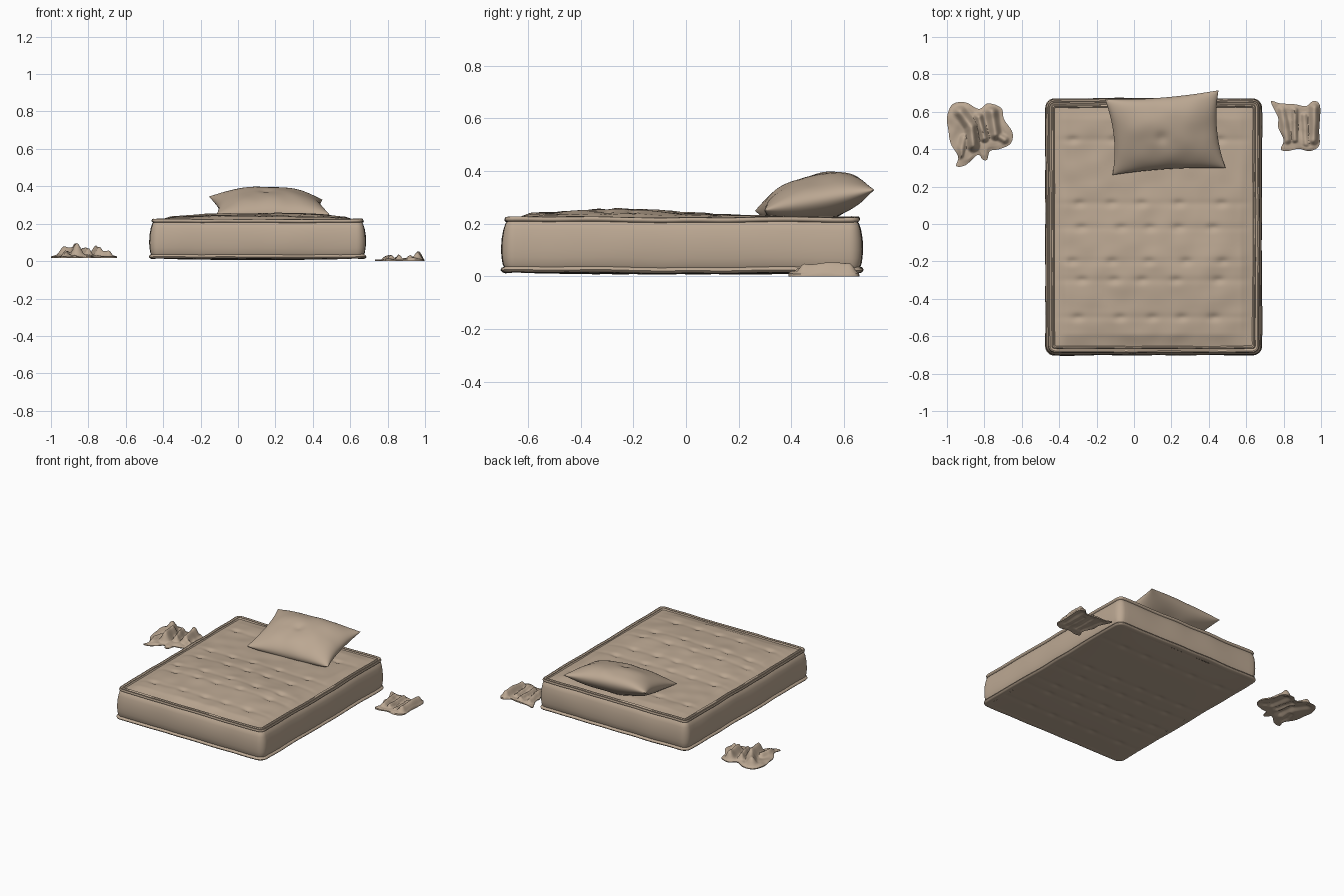
import bpy, bmesh, math
from mathutils import Vector, noise

if "Cube" in bpy.data.objects:
    bpy.data.objects.remove(bpy.data.objects["Cube"])

fabric = bpy.data.materials.new("tan_fabric")
fabric.diffuse_color = (0.50, 0.39, 0.29, 1)
fabric.use_nodes = True
fabric.node_tree.nodes["Principled BSDF"].inputs["Base Color"].default_value = fabric.diffuse_color


def make(name, verts, faces, angle=40):
    me = bpy.data.meshes.new(name)
    me.from_pydata(verts, [], faces)
    bm = bmesh.new()
    bm.from_mesh(me)
    bmesh.ops.remove_doubles(bm, verts=bm.verts, dist=0.0002)
    bmesh.ops.recalc_face_normals(bm, faces=bm.faces)
    bm.to_mesh(me)
    bm.free()
    me.materials.append(fabric)
    ob = bpy.data.objects.new(name, me)
    bpy.context.collection.objects.link(ob)
    bpy.ops.object.select_all(action='DESELECT')
    ob.select_set(True)
    bpy.context.view_layer.objects.active = ob
    bpy.ops.object.shade_smooth_by_angle(angle=math.radians(angle))
    return ob


def grid_faces(nu, nv, start=0, wrap=False, flip=False):
    out = []
    for i in range(nu - 1):
        for j in range(nv if wrap else nv - 1):
            k = (j + 1) % nv
            f = [start + i * nv + j, start + (i + 1) * nv + j,
                 start + (i + 1) * nv + k, start + i * nv + k]
            out.append(f[::-1] if flip else f)
    return out


def wob(x, y, z, f, amp):
    return amp * noise.noise(Vector((x * f, y * f, z * f + 3.7)))


# ---- mattress ----
CX, CY, HX, HY = 0.105, -0.015, 0.574, 0.682


def rounded_rect(hx, hy, r, n_side=36, n_arc=6):
    pts = []
    for q, (sx, sy) in enumerate([(1, 1), (-1, 1), (-1, -1), (1, -1)]):
        c = Vector((sx * (hx - r), sy * (hy - r)))
        for i in range(n_arc + 1):
            a = math.pi / 2 * (q + i / n_arc)
            pts.append(c + Vector((math.cos(a), math.sin(a))) * r)
        nx, ny = [(-1, 1), (-1, -1), (1, -1), (1, 1)][q]
        a2 = math.pi / 2 * (q + 1)
        d = Vector((nx * (hx - r), ny * (hy - r))) + Vector((math.cos(a2), math.sin(a2))) * r
        s = pts[-1].copy()
        pts += [s.lerp(d, i / n_side) for i in range(1, n_side)]
    return pts


# wall section with piping beads: (offset outwards, height)
wall = [(-0.035, 0.015), (-0.010, 0.013), (0.001, 0.016), (0.006, 0.023), (0.002, 0.031),
        (-0.007, 0.035), (-0.002, 0.046), (0.002, 0.07), (0.004, 0.10), (0.002, 0.14),
        (-0.004, 0.175), (-0.012, 0.20), (-0.018, 0.206), (-0.010, 0.210), (-0.008, 0.216),
        (-0.012, 0.224), (-0.018, 0.225), (-0.023, 0.219), (-0.029, 0.218),
        (-0.033, 0.225), (-0.039, 0.226), (-0.045, 0.218)]
verts = []
for off, z in wall:
    ring = rounded_rect(HX + off, HY + off, max(0.045 + off, 0.008))
    n = len(ring)
    for p in ring:
        d = 1 + wob(p.x, p.y, z, 5, 0.006)
        verts.append((CX + p.x * d, CY + p.y * d, z + wob(p.x, p.y, 0, 6, 0.004)))
make("mattress_wall", verts, grid_faces(len(wall), n, wrap=True), 50)

TUFT_X = (-0.30, -0.10, 0.07, 0.25, 0.45)
TUFT_Y = (-0.50, -0.30, -0.20, -0.02, 0.11, 0.45)


def tufts(x, y):
    h = 0
    for i, ty in enumerate(TUFT_Y):
        dy = y - ty
        h -= 0.0025 * math.exp(-(dy / 0.018) ** 2)
        for j, tx in enumerate(TUFT_X):
            dx = x - tx - 0.03 * math.sin(i * 2.3 + j)
            h -= 0.009 * math.exp(-(dx / 0.03) ** 2 - (dy / 0.018) ** 2)
    return h


def top_z(x, y):
    u, v = abs(x - CX) / 0.535, abs(y - CY) / 0.64
    edge = min(1, (1 - u) * 8) * min(1, (1 - v) * 10)
    crest = 0.028 * math.exp(-((y + 0.25) / 0.33) ** 2) * (1 - u ** 3)
    z = 0.228 + crest + tufts(x, y) + wob(x, y, 0, 9, 0.006)
    return 0.218 + (z - 0.218) * max(0, edge)


def bottom_z(x, y):
    u, v = abs(x - CX) / 0.545, abs(y - CY) / 0.65
    return 0.015 - 0.008 * (1 - u ** 4) * (1 - v ** 4) - 0.5 * tufts(x, y)


def panel(name, hx, hy, zf, nu=110, nv=130, flip=False):
    vs = []
    for i in range(nu):
        for j in range(nv):
            x = CX + hx * (2 * i / (nu - 1) - 1)
            y = CY + hy * (2 * j / (nv - 1) - 1)
            vs.append((x, y, zf(x, y)))
    ob = make(name, vs, grid_faces(nu, nv), 60)
    bm = bmesh.new()
    bm.from_mesh(ob.data)
    if (sum(f.normal.z for f in bm.faces) < 0) != flip:
        bmesh.ops.reverse_faces(bm, faces=bm.faces)
    bm.to_mesh(ob.data)
    bm.free()


panel("mattress_top", 0.533, 0.640, top_z)
panel("mattress_bottom", 0.541, 0.649, bottom_z, flip=True)

# ---- pillow: two puffed sheets between four pulled-out corners ----
FL, FR = Vector((-0.115, 0.262, 0.248)), Vector((0.49, 0.298, 0.25))
BL, BR = Vector((-0.155, 0.665, 0.345)), Vector((0.452, 0.715, 0.328))
N = 56
verts, faces = [], []
for side in (1, -1):
    start = len(verts)
    for i in range(N):
        for j in range(N):
            u = -math.cos(math.pi * i / (N - 1))
            v = -math.cos(math.pi * j / (N - 1))
            pu = u * (1 - 0.09 * (1 - v * v))
            pv = v * (1 - 0.07 * (1 - u * u))
            a, b = (pu + 1) / 2, (pv + 1) / 2
            p = FL.lerp(FR, a).lerp(BL.lerp(BR, a), b)
            puff = ((1 - u * u) * (1 - v * v)) ** 0.5
            t = 0.098 * puff + puff * wob(p.x, p.y, side, 9, 0.010)
            t -= 0.010 * math.exp(-((p.x - 0.15) / 0.03) ** 2 - ((p.y - 0.46) / 0.03) ** 2)
            z = p.z + side * max(t, 0)
            verts.append((p.x, p.y, max(z, 0.222)))
    faces += grid_faces(N, N, start, flip=side < 0)
make("pillow", verts, faces, 50)


# ---- crumpled cloths ----
def catmull(pts, k=6):
    pts = [Vector(p) for p in pts]
    n, out = len(pts), []
    for i in range(n):
        a, b, c, d = (pts[(i + o) % n] for o in (-1, 0, 1, 2))
        for s in range(k):
            t = s / k
            out.append(0.5 * (2 * b + (c - a) * t + (2 * a - 5 * b + 4 * c - d) * t * t
                              + (3 * b - a - 3 * c + d) * t ** 3))
    return out


def cloth(name, outline, centre, folds, base, rim):
    edge = catmull(outline)
    c, n, rings = Vector(centre), len(edge), 26

    def height(p, r):
        h = 0.010
        for ax, ay, bx, by, ht, w in folds:
            a, d = Vector((ax, ay)), Vector((bx - ax, by - ay))
            t = max(0, min(1, (p - a).dot(d) / d.length_squared))
            h = max(h, ht * math.exp(-((p - a - d * t).length / w) ** 2))
        h += wob(p.x, p.y, 0, 16, 0.010)
        return max(0.004, h) * min(1, rim + (1 - r) * 4)

    vs, fs = [], []
    for side in (0, 1):
        start = len(vs)
        for k in range(rings):
            r = 1 - k / (rings - 1)
            for e in edge:
                p = c.lerp(e, r)
                h = height(p, r)
                vs.append((p.x, p.y, base + (h + 0.003 if side else h * 0.3 * (1 - r ** 6))))
        fs += grid_faces(rings, n, start, wrap=True, flip=side == 0)
    # rim joins the upper and lower sheets
    fs += [[j, (j + 1) % n, rings * n + (j + 1) % n, rings * n + j] for j in range(n)]
    make(name, vs, fs, 60)


cloth("left_cloth",
      [(-1.0, 0.57), (-0.97, 0.64), (-0.90, 0.65), (-0.83, 0.615), (-0.78, 0.645),
       (-0.71, 0.62), (-0.695, 0.56), (-0.65, 0.49), (-0.66, 0.43), (-0.72, 0.40),
       (-0.77, 0.39), (-0.785, 0.345), (-0.81, 0.345), (-0.835, 0.37), (-0.90, 0.315),
       (-0.95, 0.31), (-0.94, 0.36), (-0.98, 0.43), (-0.992, 0.50)], (-0.83, 0.49),
      [(-0.93, 0.60, -0.87, 0.52, 0.055, 0.030), (-0.87, 0.52, -0.86, 0.42, 0.070, 0.028),
       (-0.83, 0.57, -0.80, 0.46, 0.050, 0.022), (-0.76, 0.60, -0.74, 0.48, 0.060, 0.028),
       (-0.74, 0.48, -0.69, 0.45, 0.040, 0.022), (-0.93, 0.37, -0.91, 0.46, 0.032, 0.022)],
      0.018, 0.3)

cloth("right_cloth",
      [(0.732, 0.655), (0.78, 0.645), (0.86, 0.64), (0.92, 0.63), (0.96, 0.658),
       (0.995, 0.63), (0.99, 0.50), (0.99, 0.42), (0.94, 0.39), (0.88, 0.402),
       (0.82, 0.39), (0.785, 0.40), (0.80, 0.45), (0.77, 0.52), (0.77, 0.57)],
      (0.88, 0.52),
      [(0.79, 0.61, 0.82, 0.45, 0.030, 0.025), (0.86, 0.61, 0.86, 0.45, 0.032, 0.018),
       (0.965, 0.62, 0.96, 0.45, 0.045, 0.025), (0.91, 0.58, 0.92, 0.43, 0.025, 0.02)],
      0.0, 0.6)
